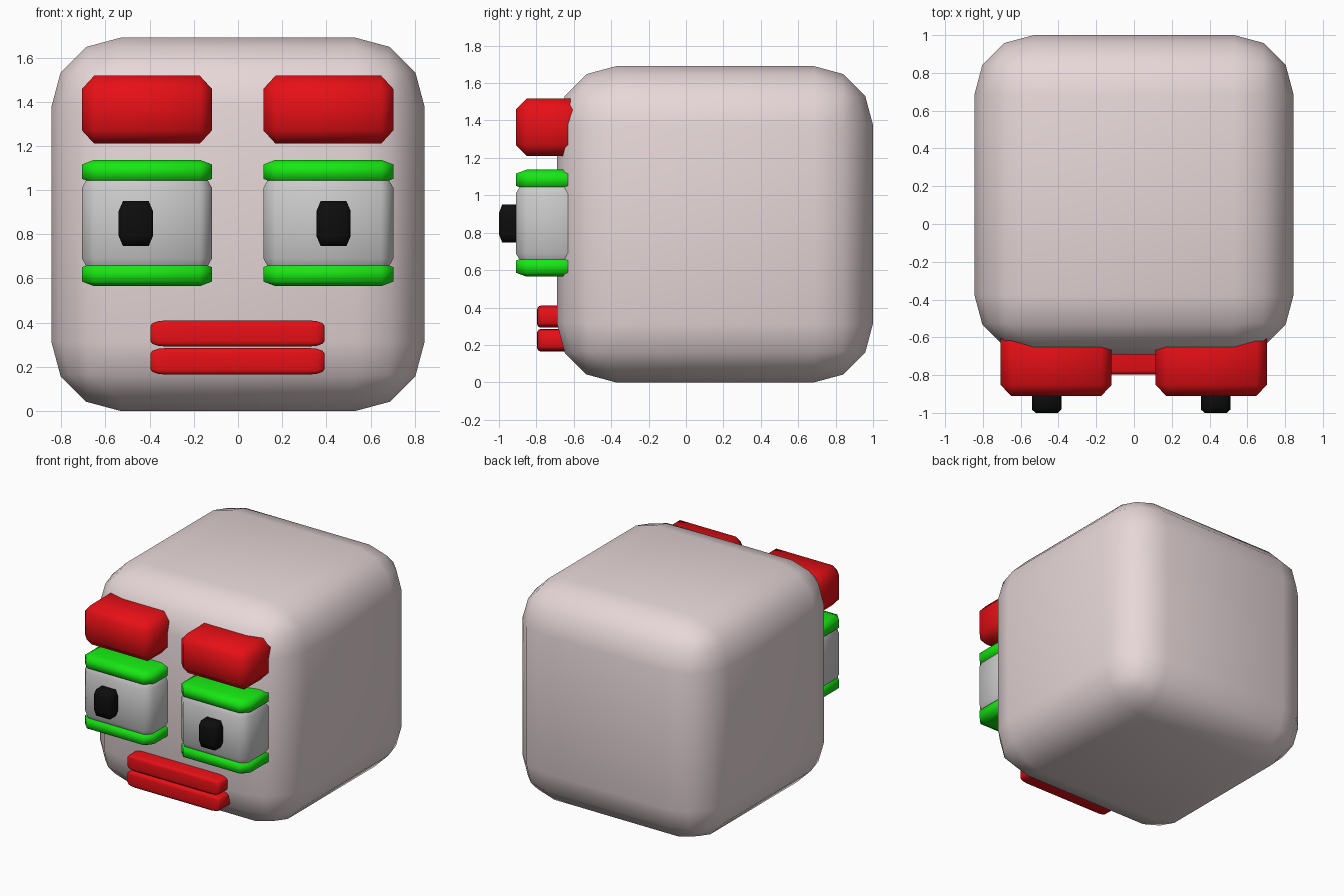
import bpy, bmesh
from mathutils import Vector

if "Cube" in bpy.data.objects:
    bpy.data.objects.remove(bpy.data.objects["Cube"])


def material(name, rgb):
    m = bpy.data.materials.new(name)
    m.diffuse_color = (*rgb, 1)
    m.use_nodes = True
    m.node_tree.nodes["Principled BSDF"].inputs["Base Color"].default_value = m.diffuse_color
    return m


SKIN = material("skin", (0.8, 0.68, 0.69))
RED = material("red", (0.8, 0.005, 0.008))
GREEN = material("green", (0.008, 0.8, 0.006))
BLACK = material("black", (0.004, 0.004, 0.004))


def rounded_box(name, x, y, z, bevel, segments=1, mat=None):
    """Box spanning the given ranges, with its own bevel width per axis."""
    lo, hi = Vector((x[0], y[0], z[0])), Vector((x[1], y[1], z[1]))
    b = Vector(bevel)
    bm = bmesh.new()
    bmesh.ops.create_cube(bm, size=1)
    # bevel by one unit in stretched space, then scale back
    size = hi - lo
    bmesh.ops.scale(bm, verts=bm.verts, vec=[size[i] / b[i] for i in range(3)])
    bmesh.ops.bevel(bm, geom=bm.edges[:], offset=1, segments=segments,
                    profile=0.5, affect='EDGES')
    bmesh.ops.scale(bm, verts=bm.verts, vec=b)
    bmesh.ops.translate(bm, verts=bm.verts, vec=(lo + hi) / 2)
    for f in bm.faces:
        f.smooth = True
    me = bpy.data.meshes.new(name)
    bm.to_mesh(me)
    bm.free()
    if mat:
        me.materials.append(mat)
    ob = bpy.data.objects.new(name, me)
    bpy.context.collection.objects.link(ob)
    return ob


# Head
rounded_box("head", (-0.845, 0.845), (-0.69, 1.0), (0, 1.69), (0.315,) * 3, 3, SKIN)

# Brows, eyes, lids and pupils; the pupils look slightly to one side
DEPTH = (-0.91, -0.5)
for side, x, px in (("left", (0.115, 0.703), (0.355, 0.51)),
                    ("right", (-0.706, -0.118), (-0.54, -0.385))):
    rounded_box(side + "_brow", x, DEPTH, (1.21, 1.518), (0.055, 0.058, 0.06), 1, RED)
    rounded_box(side + "_eye", x, DEPTH, (0.59, 1.11), (0.055, 0.058, 0.1))
    rounded_box(side + "_upper_lid", x, DEPTH, (1.03, 1.137), (0.055, 0.058, 0.021), 1, GREEN)
    rounded_box(side + "_lower_lid", x, DEPTH, (0.565, 0.672), (0.055, 0.058, 0.021), 1, GREEN)
    rounded_box(side + "_pupil", px, (-1.0, -0.86), (0.747, 0.95), (0.019, 0.017, 0.045), 1, BLACK)

# Lips
for name, z in (("upper_lip", (0.292, 0.41)), ("lower_lip", (0.165, 0.285))):
    rounded_box(name, (-0.397, 0.392), (-0.797, -0.55), z, (0.07, 0.02, 0.025), 3, RED)
